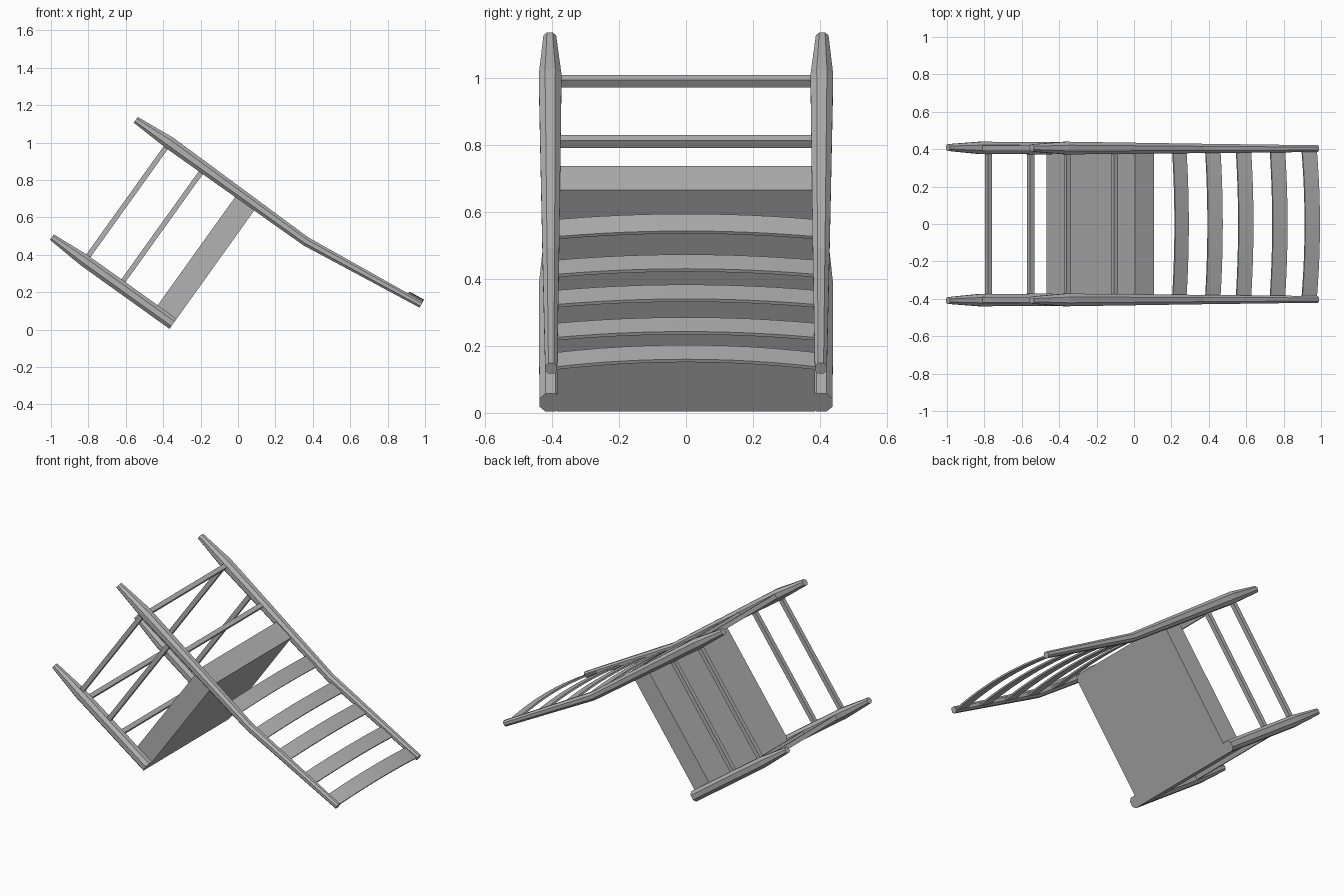
import bpy, bmesh, math
from mathutils import Vector

if "Cube" in bpy.data.objects:
    bpy.data.objects.remove(bpy.data.objects["Cube"], do_unlink=True)

mat = bpy.data.materials.new("plain grey")
mat.use_nodes = True
GREY = (0.45, 0.45, 0.45, 1)
mat.diffuse_color = GREY
mat.node_tree.nodes["Principled BSDF"].inputs["Base Color"].default_value = GREY

# Chair axes: "up" along the legs and "back" from front edge to backrest
UP = Vector((0.813, 0, -0.582))
BACK = Vector((0.582, 0, 0.813))
SIDE = Vector((0, 1, 0))
ORIGIN = Vector((-0.367, 0, 0.003))     # front top edge of the seat


def place(up, back, side):
    return ORIGIN + UP * up + BACK * back + SIDE * side


def loft(name, rings):
    """Skin a closed solid through matching rings of points."""
    bm = bmesh.new()
    loops = [[bm.verts.new(p) for p in ring] for ring in rings]
    n = len(loops[0])
    for lo, hi in zip(loops, loops[1:]):
        for i in range(n):
            bm.faces.new((lo[i], lo[(i + 1) % n], hi[(i + 1) % n], hi[i]))
    bm.faces.new(loops[0])
    bm.faces.new(loops[-1])
    bmesh.ops.recalc_face_normals(bm, faces=bm.faces)
    mesh = bpy.data.meshes.new(name)
    bm.to_mesh(mesh)
    bm.free()
    mesh.materials.append(mat)
    obj = bpy.data.objects.new(name, mesh)
    bpy.context.collection.objects.link(obj)
    return obj


def octagon(up, back, side, half, slope=0.0):
    """Chamfered square section; slope mitres the cut."""
    k = half * 0.45
    outline = [(half, k), (k, half), (-k, half), (-half, k),
               (-half, -k), (-k, -half), (k, -half), (half, -k)]
    return [place(up - slope * b, back + b, side + s) for b, s in outline]


def box(name, up, back, side):
    """Box given by its ranges along the chair axes."""
    rings = [[place(u, b, s) for b, s in
              ((back[0], side[0]), (back[1], side[0]),
               (back[1], side[1]), (back[0], side[1]))] for u in up]
    return loft(name, rings)


# Legs: the back ones run on as the bent, tapering backrest posts
for label, s in (("left", 1), ("right", -1)):
    loft(f"front_leg_{label}", [
        octagon(-0.797, 0.034, 0.409 * s, 0.018),
        octagon(-0.585, 0.034, 0.407 * s, 0.033),
        octagon(0, 0.034, 0.405 * s, 0.033)])
    loft(f"back_post_{label}", [
        octagon(-0.797, 0.805, 0.407 * s, 0.019),
        octagon(-0.58, 0.81, 0.406 * s, 0.034),
        octagon(0.32, 0.806, 0.404 * s, 0.025, 0.06),
        octagon(1.02, 0.89, 0.403 * s, 0.018, 0.12)])

# Seat block between the legs
box("seat", (-0.125, 0), (0.002, 0.815), (-0.385, 0.385))

# Square rungs
R = 0.0135
for i, u in enumerate((-0.53, -0.252)):
    box(f"front_rung_{i + 1}", (u - R, u + R), (0.034 - R, 0.034 + R), (-0.385, 0.385))
for i, u in enumerate((-0.567, -0.257)):
    box(f"back_rung_{i + 1}", (u - R, u + R), (0.81 - R, 0.81 + R), (-0.385, 0.385))
for label, s in (("left", 0.405), ("right", -0.405)):
    for i, u in enumerate((-0.58, -0.35)):
        box(f"side_rung_{label}_{i + 1}", (u - R, u + R), (0.04, 0.80), (s - R, s + R))

# Bowed backrest slats: position up the post, bow depth, offset from post centre
SLATS = [(0.178, 0.021, -0.008), (0.392, 0.021, -0.008), (0.578, 0.021, -0.008),
         (0.783, 0.022, -0.007), (0.972, 0.028, -0.002)]
STEPS = 12
for i, (u, bow, offset) in enumerate(SLATS):
    tilt = 0.0 if u < 0.32 else 0.12
    centre = 0.806 + max(0, u - 0.32) * 0.12 + offset
    rings = []
    for j in range(STEPS + 1):
        t = -1 + 2 * j / STEPS
        b = centre + bow * (1 - t * t)
        rings.append([place(u + du - tilt * db, b + tilt * du + db, 0.392 * t)
                      for du, db in ((-0.044, -0.005), (0.044, -0.005),
                                     (0.044, 0.005), (-0.044, 0.005))])
    slat = loft(f"back_slat_{i + 1}", rings)
    bpy.ops.object.select_all(action='DESELECT')
    slat.select_set(True)
    bpy.context.view_layer.objects.active = slat
    bpy.ops.object.shade_smooth_by_angle(angle=math.radians(30))
